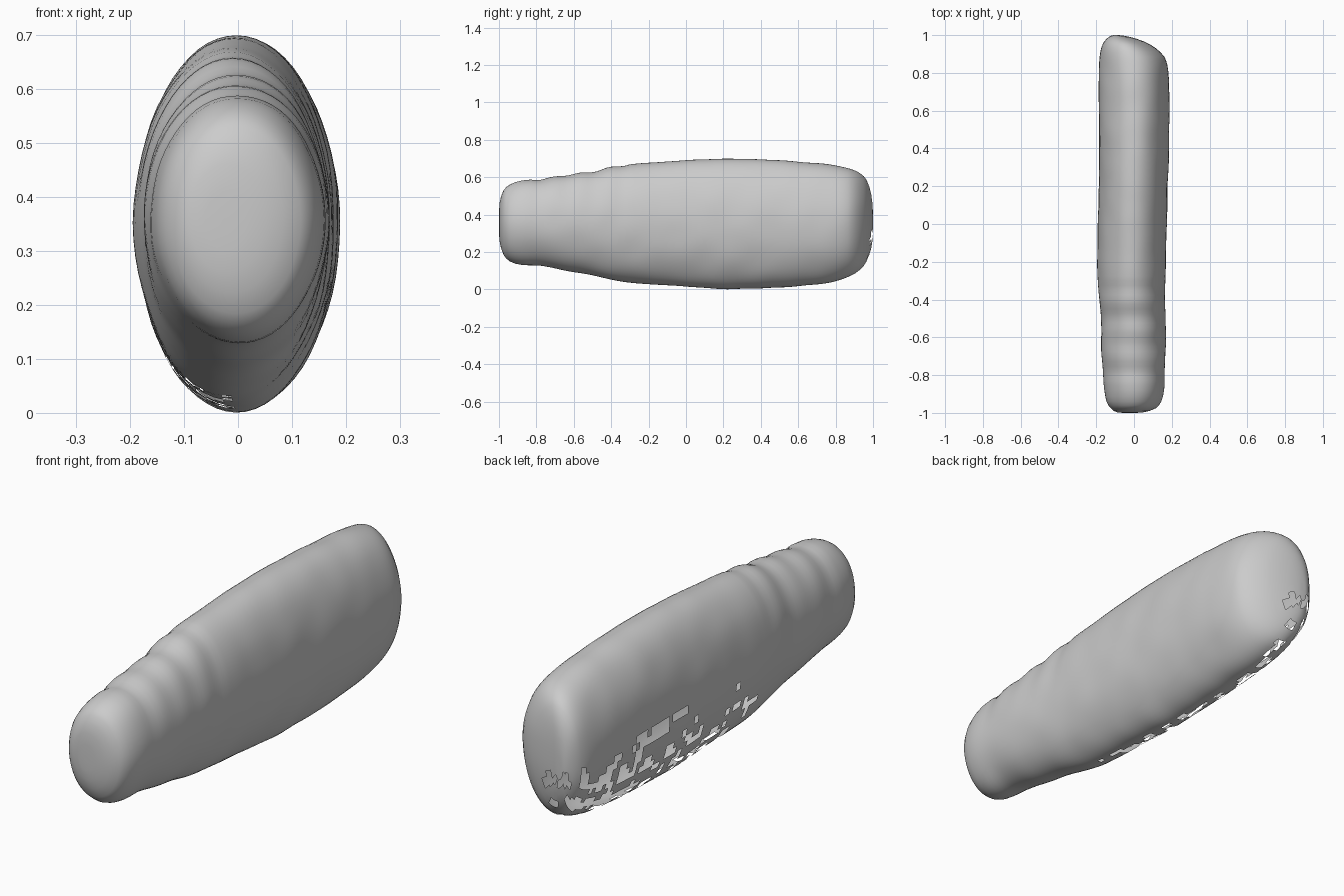
import bpy, bmesh, math
from mathutils import Vector, noise

if "Cube" in bpy.data.objects:
    bpy.data.objects.remove(bpy.data.objects["Cube"])

# Body stations: y, bottom z, top z, left x, right x
KEYS = [
    (-1.0, .34, .36, -.03, -.02), (-.997, .26, .46, -.09, .05),
    (-.975, .185, .53, -.125, .115), (-.94, .15, .56, -.148, .143),
    (-.88, .132, .582, -.158, .158), (-.78, .125, .588, -.165, .163),
    (-.65, .103, .61, -.174, .168), (-.5, .075, .63, -.176, .166),
    (-.3, .036, .668, -.19, .166), (0, .015, .69, -.19, .174),
    (.2, .003, .698, -.186, .179), (.5, .01, .69, -.186, .187),
    (.7, .026, .675, -.187, .187), (.82, .05, .66, -.185, .181),
    (.885, .075, .645, -.181, .16), (.93, .105, .622, -.174, .115),
    (.965, .15, .585, -.16, .055), (.99, .22, .51, -.135, -.02),
    (.999, .29, .42, -.115, -.07), (1.0, .35, .36, -.1, -.09)]
SEGS = 64


def spline(a, b, c, d, h0, h1, h2, t):
    """Hermite blend between b and c with chord-length tangents."""
    m1 = (c - a) / (h0 + h1) * h1
    m2 = (d - b) / (h1 + h2) * h1
    return ((2*t**3 - 3*t*t + 1) * b + (t**3 - 2*t*t + t) * m1
            + (3*t*t - 2*t**3) * c + (t**3 - t*t) * m2)


def stations():
    n = len(KEYS)
    gap = [math.dist(KEYS[i], KEYS[i + 1]) for i in range(n - 1)]
    out = []
    for i in range(n - 1):
        ids = [max(i - 1, 0), i, i + 1, min(i + 2, n - 1)]
        h = (gap[i - 1] if i else 1e-6, gap[i], gap[i + 1] if i < n - 2 else 1e-6)
        steps = max(2, round((KEYS[i + 1][0] - KEYS[i][0]) / .025))
        for k in range(steps):
            out.append([spline(*[KEYS[j][c] for j in ids], *h, k / steps) for c in range(5)])
    return out + [list(KEYS[-1])]


# Lofted oval skin with faint lumps and grip ridges
bm = bmesh.new()
rings = []
for y, lo, hi, left, right in stations():
    ridge = .004 * math.sin(y * 42) if -.85 < y < -.3 else 0
    ring = []
    for s in range(SEGS):
        a = math.tau * s / SEGS
        c, q = math.cos(a), math.sin(a)
        p = Vector(((left + right) / 2 + (right - left) / 2 * c, y,
                    (lo + hi) / 2 + (hi - lo) / 2 * q))
        lump = .004 * noise.noise(p * 7) + ridge * max(q, 0)
        fade = min(1, (hi - lo) / .4)
        p += Vector((c, 0, q)) * lump * fade
        p.z = max(p.z, 0)
        ring.append(bm.verts.new(p))
    rings.append(ring)
for r0, r1 in zip(rings, rings[1:]):
    for s in range(SEGS):
        t = (s + 1) % SEGS
        bm.faces.new((r0[s], r0[t], r1[t], r1[s]))
bm.faces.new(rings[0])
bm.faces.new(rings[-1])
bmesh.ops.recalc_face_normals(bm, faces=bm.faces)

# Ragged missing patches on the lower rear left of the skin
holes = []
for f in bm.faces:
    p = f.calc_center_median()
    if p.x < -.01 and p.z < .35 and p.y > -.25:
        bias = .25 * (1 - p.z / .35) + .2 * p.y - .22
        if noise.noise(p * 19) + bias > .08:
            holes.append(f)
bmesh.ops.delete(bm, geom=holes, context='FACES')

mesh = bpy.data.meshes.new("body_shell")
bm.to_mesh(mesh)
bm.free()
body = bpy.data.objects.new("body_shell", mesh)
bpy.context.collection.objects.link(body)
bpy.context.view_layer.objects.active = body
body.select_set(True)
bpy.ops.object.shade_smooth_by_angle(angle=math.radians(50))
